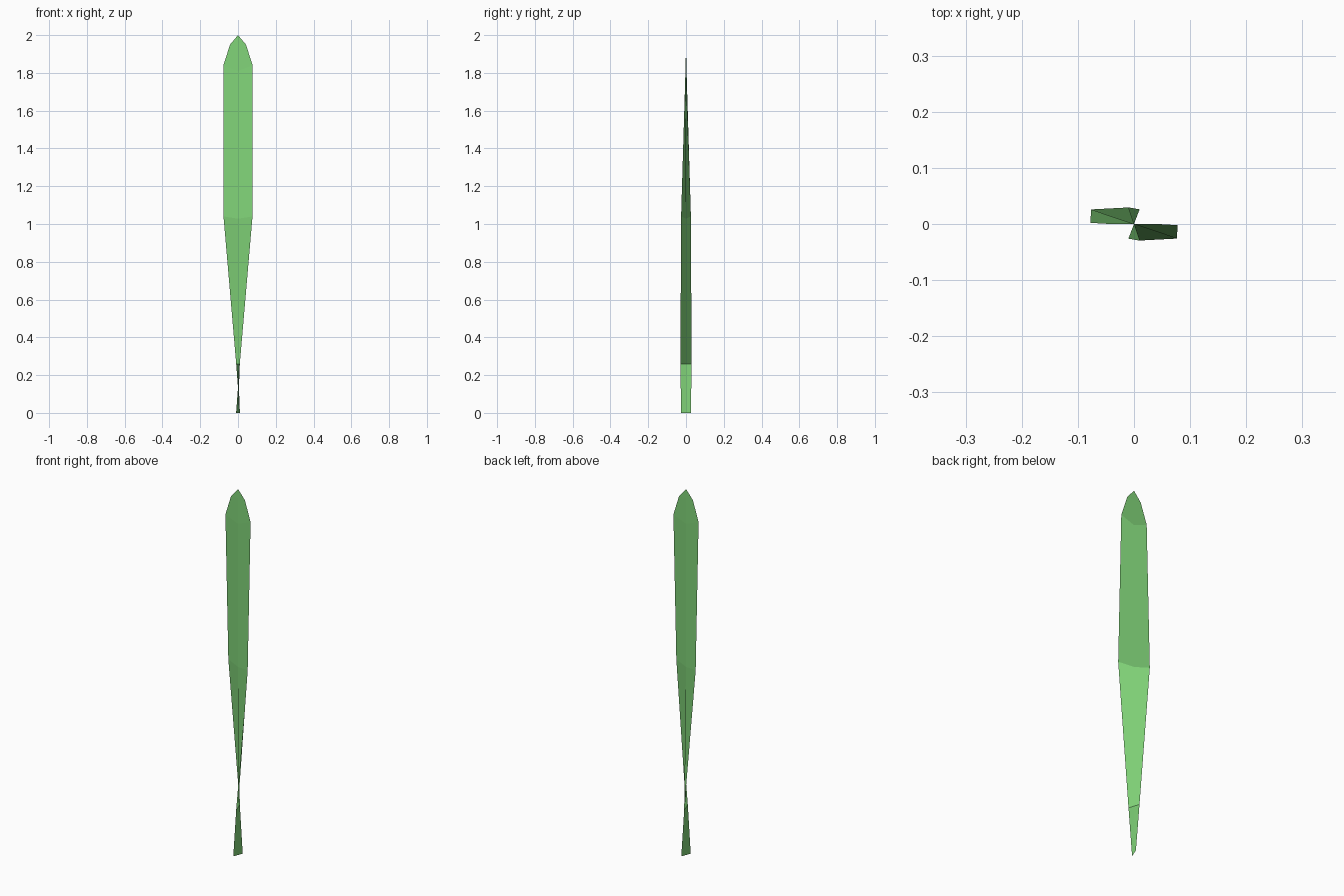
import bpy, bmesh, math

if "Cube" in bpy.data.objects:
    bpy.data.objects.remove(bpy.data.objects["Cube"])

# Blade cross-sections: height, half width, twist angle in degrees, midrib dip
SECTIONS = [
    (0.00, 0.028, 69.0, 0.0),
    (0.26, 0.031, 108.0, 0.0),
    (1.04, 0.081, 161.3, 0.012),
    (1.84, 0.0775, 178.5, 0.03),
    (1.95, 0.042, 180.0, 0.0),
]

bm = bmesh.new()


def section(z, half, angle, dip):
    """Left edge, midrib and right edge of the twisted blade."""
    a = math.radians(angle)
    x, y = half * math.cos(a), half * math.sin(a)
    return [bm.verts.new(p) for p in ((x, y, z), (0, 0, z - dip), (-x, -y, z))]


# Twisted ribbon
rows = [section(*s) for s in SECTIONS]
for lo, hi in zip(rows, rows[1:]):
    for i in range(2):
        bm.faces.new((lo[i], lo[i + 1], hi[i + 1], hi[i]))

# Pointed tip
tip = bm.verts.new((0, 0, 2.0))
for i in range(2):
    bm.faces.new((rows[-1][i], rows[-1][i + 1], tip))

mesh = bpy.data.meshes.new("grass_blade")
bm.to_mesh(mesh)
bm.free()
blade = bpy.data.objects.new("grass_blade", mesh)
bpy.context.collection.objects.link(blade)

# Leaf green
green = bpy.data.materials.new("leaf_green")
green.diffuse_color = (0.22, 0.66, 0.19, 1)
green.use_nodes = True
green.node_tree.nodes["Principled BSDF"].inputs["Base Color"].default_value = green.diffuse_color
mesh.materials.append(green)
